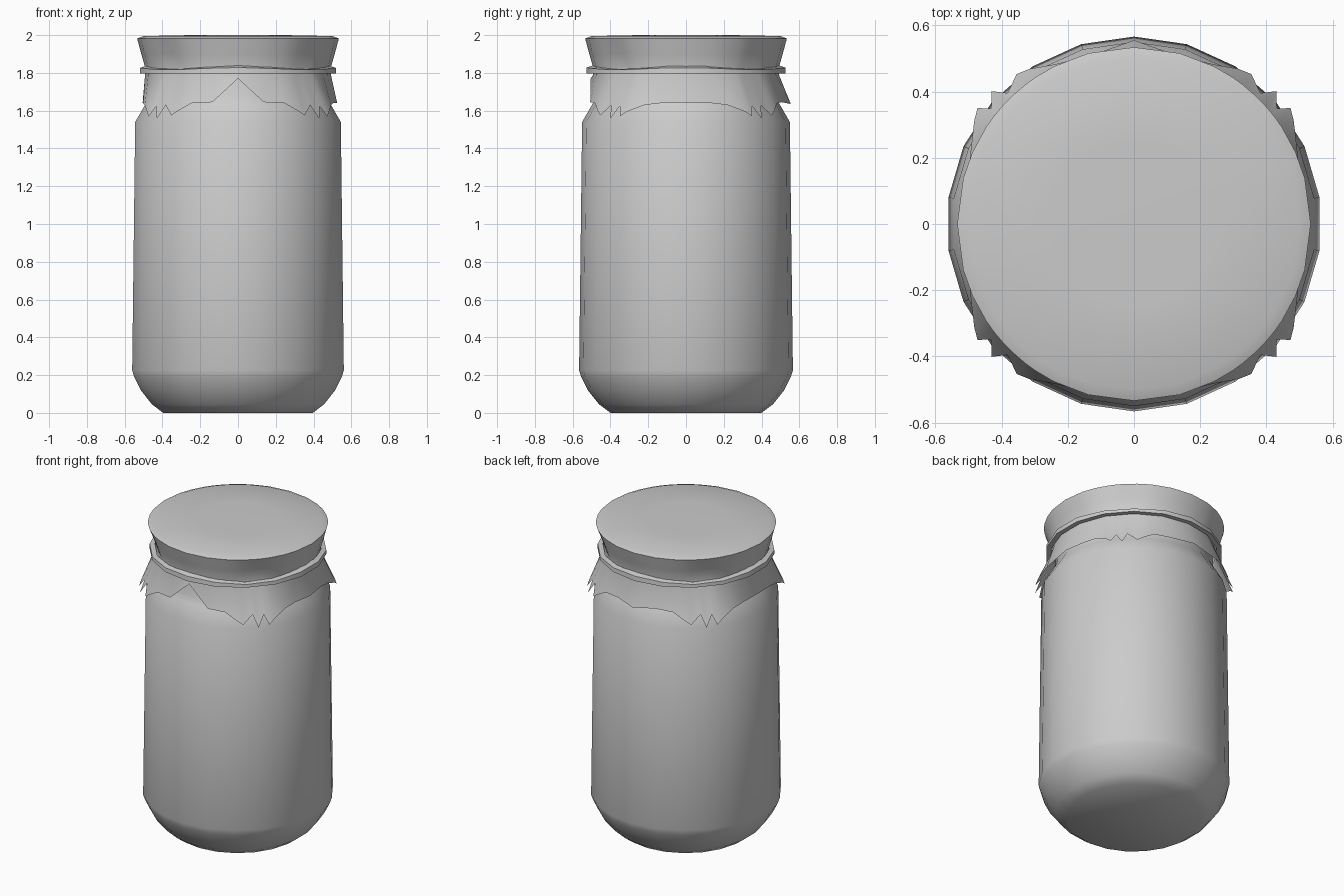
import bpy
from math import sin, cos, radians, pi

if "Cube" in bpy.data.objects:
    bpy.data.objects.remove(bpy.data.objects["Cube"])


def make_object(name, verts, faces, angle=40):
    mesh = bpy.data.meshes.new(name)
    mesh.from_pydata(verts, [], faces)
    obj = bpy.data.objects.new(name, mesh)
    bpy.context.collection.objects.link(obj)
    bpy.ops.object.select_all(action='DESELECT')
    obj.select_set(True)
    bpy.context.view_layer.objects.active = obj
    bpy.ops.object.mode_set(mode='EDIT')
    bpy.ops.mesh.select_all(action='SELECT')
    bpy.ops.mesh.normals_make_consistent(inside=False)
    bpy.ops.object.mode_set(mode='OBJECT')
    bpy.ops.object.shade_smooth_by_angle(angle=radians(angle))
    return obj


def skin(name, rings, cap_first=False, cap_last=False, closed=False, angle=40):
    """Join equal-length rings of points with quads."""
    n = len(rings[0])
    verts = [p for ring in rings for p in ring]
    faces = []
    for i in range(len(rings) if closed else len(rings) - 1):
        a, b = i * n, ((i + 1) % len(rings)) * n
        for k in range(n):
            j = (k + 1) % n
            faces.append((a + k, a + j, b + j, b + k))
    if cap_first:
        faces.append(tuple(range(n)))
    if cap_last:
        faces.append(tuple(range(len(verts) - n, len(verts))))
    return make_object(name, verts, faces, angle)


def polar(r, a, z):
    return (r * cos(a), r * sin(a), z)


# Jar body: 22-sided lathe with rounded base, shoulder and neck
profile = [(0.40, 0), (0.46, 0.045), (0.52, 0.12), (0.555, 0.19), (0.566, 0.225),
           (0.55, 1.54), (0.495, 1.635), (0.47, 1.68), (0.465, 1.95)]
angles = [pi / 2 + 2 * pi * k / 22 for k in range(22)]
skin("jar_body", [[polar(r, a, z) for a in angles] for r, z in profile], True, True)

# Cloth hem: one quarter as (degrees from the side centre, radius, height)
quarter = [(15, 0.52, 1.64), (24, 0.54, 1.63), (33, 0.575, 1.595), (36.5, 0.588, 1.57),
           (39, 0.555, 1.625), (43, 0.588, 1.558), (46, 0.55, 1.63),
           (52, 0.575, 1.575), (56, 0.565, 1.60), (63, 0.54, 1.64), (75, 0.525, 1.645)]
hem = []
for q in range(4):
    # Mirror alternate quarters so that the folds match across x and y
    part = quarter if q % 2 == 0 else [(90 - d, r, z) for d, r, z in reversed(quarter)]
    mid_r, mid_z = [(0.51, 1.64), (0.555, 1.635), (0.505, 1.64), (0.505, 1.77)][q]
    hem.append((q * 90, *[(0.525, 1.64), (0.555, 1.635), (0.505, 1.64), (0.505, 1.77)][q]))
    hem += [(q * 90 + d, r, z) for d, r, z in part]


def ring(r, z, pinch=0.0):
    pts = []
    for d, _, _ in hem:
        fold = max(0.0, cos(radians(4 * (d - 45)))) ** 3
        pts.append(polar(r - pinch * fold, radians(d), z))
    return pts


# Cloth cover: flat top, drawn-in neck, ragged flared skirt
cover = [ring(0.25, 2.0), ring(0.50, 1.995), ring(0.534, 1.982), ring(0.512, 1.90, 0.01),
         ring(0.492, 1.83, 0.012), ring(0.492, 1.79, 0.008),
         [polar(r, radians(d), z) for d, r, z in hem]]
skin("cloth_cover", cover, cap_first=True)

# Tie band: thin wavy ring around the neck
count = 18
band_profile = [(0.498, 1.797, 0), (0.528, 1.797, 0), (0.526, 1.82, 0.6), (0.495, 1.825, 1)]
band = []
for r, z, lift in band_profile:
    loop = []
    for k in range(count):
        a = pi / 2 + 2 * pi * k / count
        wave = 0.004 + 0.010 * cos(4 * a)
        loop.append(polar(r, a, z + lift * wave))
    band.append(loop)
skin("tie_band", band, closed=True, angle=30)
